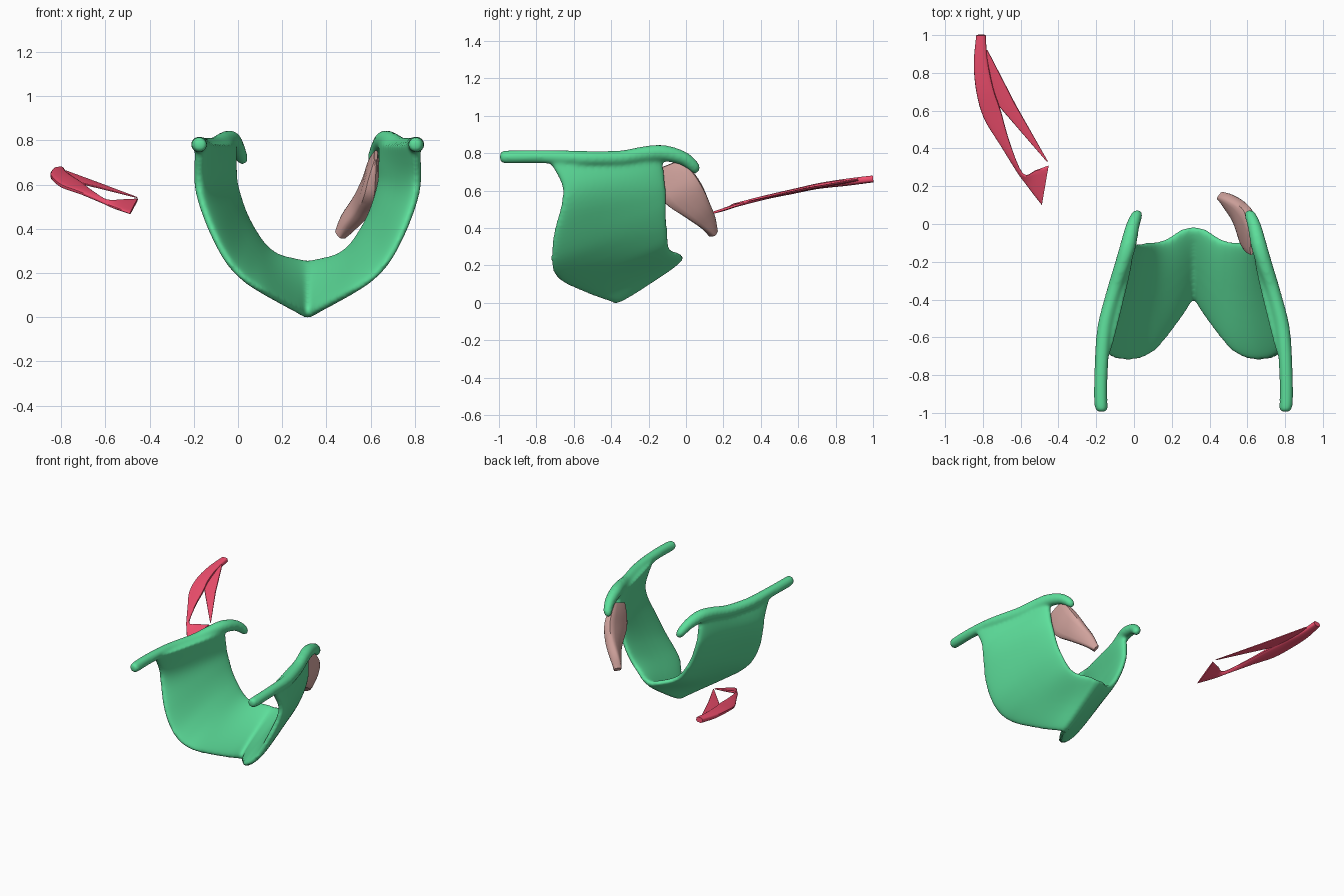
import bpy, bmesh, math
from mathutils import Vector

if "Cube" in bpy.data.objects:
    bpy.data.objects.remove(bpy.data.objects["Cube"])

CX = 0.315  # symmetry plane of the green shield


def material(name, rgb):
    m = bpy.data.materials.new(name)
    m.diffuse_color = (*rgb, 1)
    m.use_nodes = True
    m.node_tree.nodes["Principled BSDF"].inputs["Base Color"].default_value = m.diffuse_color
    return m


def spline(rows, n):
    """Catmull-Rom resampling of rows of numbers."""
    p = [rows[0]] + list(rows) + [rows[-1]]
    out = []
    for i in range(1, len(p) - 2):
        for k in range(n):
            t = k / n
            out.append([0.5 * (2 * b + (c - a) * t + (2 * a - 5 * b + 4 * c - d) * t * t
                               + (3 * b - a - 3 * c + d) * t ** 3)
                        for a, b, c, d in zip(*p[i - 1:i + 3])])
    return out + [list(rows[-1])]


def loft(bm, rows, n=4, sides=24, power=0.6):
    """Closed strip: each row is edge A, edge B, half thickness."""
    st = [(Vector(r[:3]), Vector(r[3:6]), r[6]) for r in spline(rows, n)]
    mid = [(a + b) / 2 for a, b, t in st]
    rings = []
    for i, (a, b, t) in enumerate(st):
        tangent = mid[min(i + 1, len(st) - 1)] - mid[max(i - 1, 0)]
        half = (b - a) / 2
        nor = tangent.cross(half).normalized() * t
        ring = []
        for k in range(sides):
            ang = 2 * math.pi * k / sides
            c, s = math.cos(ang), math.sin(ang)
            ring.append(bm.verts.new(mid[i] + half * math.copysign(abs(c) ** power, c)
                                     + nor * math.copysign(abs(s) ** power, s)))
        rings.append(ring)
    for r, q in zip(rings, rings[1:]):
        for k in range(sides):
            j = (k + 1) % sides
            bm.faces.new((r[k], r[j], q[j], q[k]))
    bm.faces.new(rings[0])
    bm.faces.new(rings[-1])


def finish(bm, name, mat):
    bmesh.ops.recalc_face_normals(bm, faces=bm.faces)
    me = bpy.data.meshes.new(name)
    bm.to_mesh(me)
    bm.free()
    ob = bpy.data.objects.new(name, me)
    bpy.context.collection.objects.link(ob)
    me.materials.append(mat)
    bpy.context.view_layer.objects.active = ob
    ob.select_set(True)
    bpy.ops.object.shade_smooth_by_angle(angle=math.radians(40))
    ob.select_set(False)
    return ob


# green shield: back edge, front edge, half thickness, from keel up to the rim
plate = [
    (-.02, -.02, .25, -.02, -.39, .008, .03),
    (.01, -.02, .25, .01, -.40, .008, .03),
    (.06, -.03, .26, .06, -.48, .035, .028),
    (.14, -.08, .28, .14, -.59, .08, .028),
    (.20, -.095, .325, .21, -.67, .12, .028),
    (.25, -.10, .40, .285, -.71, .17, .028),
    (.285, -.105, .47, .36, -.72, .25, .028),
    (.31, -.105, .54, .43, -.705, .38, .029),
    (.33, -.11, .62, .485, -.665, .53, .031),
    (.336, -.12, .70, .498, -.665, .64, .036),
    (.34, -.13, .79, .488, -.75, .785, .037),
]
# rim with long front horn and short hooked back horn: x, y, z, radius
rim = [
    (.485, -.995, .78, .022), (.488, -.98, .78, .033), (.491, -.93, .78, .036),
    (.490, -.8, .782, .036), (.482, -.65, .778, .038), (.465, -.52, .772, .04),
    (.42, -.35, .775, .04), (.378, -.22, .795, .043), (.348, -.12, .80, .044),
    (.325, -.02, .775, .038), (.306, .035, .735, .033), (.297, .052, .71, .027),
    (.293, .062, .695, .012),
]
bm = bmesh.new()
for s in (1, -1):
    loft(bm, [(CX + s * r[0], r[1], r[2], CX + s * r[3], r[4], r[5], r[6]) for r in plate],
         sides=48)
    tube = []
    for x, y, z, r in rim:
        x = CX + s * x
        tube.append((x - r, y, z, x + r, y, z, r))
    loft(bm, tube, power=1)
shield = finish(bm, "shield_cartilage", material("green", (.11, .74, .33)))
rm = shield.modifiers.new("fuse", "REMESH")
rm.mode = "VOXEL"
rm.voxel_size = 0.01
rm.use_smooth_shade = True
sm = shield.modifiers.new("soften", "SMOOTH")
sm.factor = 0.5
sm.iterations = 12

# brown leaf-shaped muscle hanging behind the right horn
bm = bmesh.new()
loft(bm, [
    (.622, -.165, .71, .625, -.05, .755, .008),
    (.605, -.15, .62, .615, .02, .72, .028),
    (.59, -.115, .535, .60, .08, .64, .04),
    (.555, .0, .455, .555, .12, .55, .04),
    (.51, .08, .40, .49, .15, .46, .035),
    (.475, .135, .355, .45, .155, .39, .026),
], sides=16)
finish(bm, "leaf_muscle", material("dusty_pink", (.66, .38, .35)))

# red bowed strap with a flared end
red = material("red", (.9, .08, .16))
bm = bmesh.new()
loft(bm, [
    (-.835, 1.0, .66, -.785, 1.0, .665, .018),
    (-.848, .85, .64, -.775, .87, .65, .018),
    (-.835, .70, .62, -.745, .72, .63, .014),
    (-.795, .56, .59, -.705, .60, .605, .012),
    (-.71, .42, .56, -.66, .44, .57, .010),
    (-.61, .265, .515, -.59, .265, .53, .008),
    (-.55, .18, .49, -.52, .285, .53, .008),
    (-.488, .10, .468, -.452, .31, .535, .006),
], sides=16)
finish(bm, "bowed_strap_muscle", red)

# thin pointed slip branching off the strap
bm = bmesh.new()
loft(bm, [
    (-.80, .92, .655, -.775, .92, .66, .006),
    (-.73, .64, .61, -.625, .63, .605, .006),
    (-.462, .33, .542, -.455, .33, .542, .002),
], n=1, sides=12)
finish(bm, "pointed_strap_slip", red)
